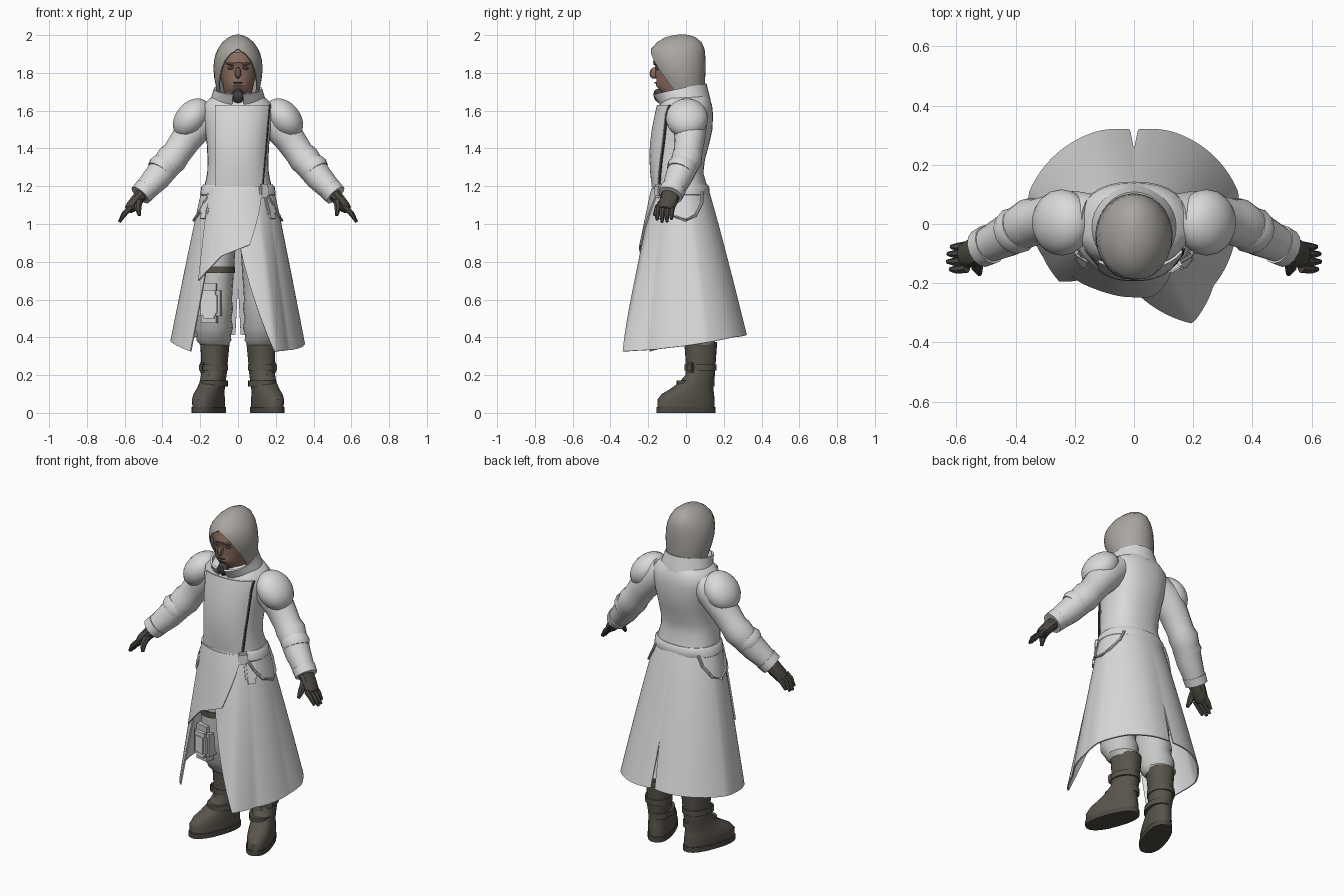
import bpy, bmesh, math
from mathutils import Vector, Matrix

if "Cube" in bpy.data.objects:
    bpy.data.objects.remove(bpy.data.objects["Cube"])


def material(name, rgb):
    m = bpy.data.materials.new(name)
    m.diffuse_color = (*rgb, 1)
    m.use_nodes = True
    m.node_tree.nodes["Principled BSDF"].inputs["Base Color"].default_value = m.diffuse_color
    return m


COAT = material("coat_white", (0.70, 0.70, 0.70))
HOOD = material("hood_grey", (0.40, 0.38, 0.355))
SKIN = material("skin_brown", (0.27, 0.16, 0.12))
BOOT = material("boot_brown", (0.10, 0.09, 0.073))
GLOVE = material("glove_dark", (0.075, 0.068, 0.056))
DARK = material("mask_dark", (0.06, 0.058, 0.055))
CLOTH = material("trouser_grey", (0.58, 0.58, 0.57))


def finish(name, bm, mat, thick=0):
    bmesh.ops.remove_doubles(bm, verts=bm.verts, dist=1e-5)
    bmesh.ops.recalc_face_normals(bm, faces=bm.faces)
    me = bpy.data.meshes.new(name)
    bm.to_mesh(me)
    bm.free()
    me.materials.append(mat)
    ob = bpy.data.objects.new(name, me)
    bpy.context.collection.objects.link(ob)
    bpy.ops.object.select_all(action='DESELECT')
    bpy.context.view_layer.objects.active = ob
    ob.select_set(True)
    if thick:
        mod = ob.modifiers.new("thickness", 'SOLIDIFY')
        mod.thickness, mod.offset = thick, 0
        bpy.ops.object.modifier_apply(modifier=mod.name)
    bpy.ops.object.shade_smooth_by_angle(angle=math.radians(38))
    return ob


def loft(name, rows, mat, closed=True, caps=True, thick=0):
    bm = bmesh.new()
    vs = [[bm.verts.new(p) for p in r] for r in rows]
    n = len(rows[0])
    for a, b in zip(vs, vs[1:]):
        for i in range(n if closed else n - 1):
            j = (i + 1) % n
            bm.faces.new((a[i], a[j], b[j], b[i]))
    if closed and caps:
        bm.faces.new(vs[0])
        bm.faces.new(vs[-1])
    return finish(name, bm, mat, thick)


def ring(z, cx, cy, rx, ry, rot=0, n=20, power=1.0):
    pts = []
    for i in range(n):
        a = 2 * math.pi * i / n
        c, s = math.cos(a), math.sin(a)
        p = Vector((math.copysign(abs(c) ** power, c) * rx,
                    math.copysign(abs(s) ** power, s) * ry, 0))
        pts.append(Matrix.Rotation(rot, 3, 'Z') @ p + Vector((cx, cy, z)))
    return pts


def tube(name, path, radii, mat, n=12, wide=1.0, loop=False):
    path = [Vector(p) for p in path]
    rows = []
    for i, p in enumerate(path):
        d = (path[min(i + 1, len(path) - 1)] - path[max(i - 1, 0)]).normalized()
        side = Vector((0, 1, 0)) - d * d.y
        side = side.normalized() if side.length > 0.05 else d.orthogonal().normalized()
        up = d.cross(side)
        r = radii[i] if isinstance(radii, (list, tuple)) else radii
        rows.append([p + side * math.cos(2 * math.pi * k / n) * r * wide
                     + up * math.sin(2 * math.pi * k / n) * r for k in range(n)])
    return loft(name, rows, mat)


def ball(name, loc, scale, mat, rot=(0, 0, 0), seg=18, box=False):
    bm = bmesh.new()
    if box:
        bmesh.ops.create_cube(bm, size=2)
        bmesh.ops.bevel(bm, geom=bm.edges[:], offset=0.35, segments=2, affect='EDGES')
    else:
        bmesh.ops.create_uvsphere(bm, u_segments=seg, v_segments=seg // 2 + 1, radius=1)
    m = Matrix.Translation(loc)
    for a, ax in zip(rot, 'XYZ'):
        m = m @ Matrix.Rotation(math.radians(a), 4, ax)
    bm.transform(m @ Matrix.Diagonal((*scale, 1)))
    return finish(name, bm, mat)


def interp(x, keys):
    for (a, va), (b, vb) in zip(keys, keys[1:]):
        if x <= b:
            return va + (vb - va) * max(0, (x - a) / (b - a))
    return keys[-1][1]


# Skirt: angle 0 faces front and grows toward +x
FLARE = [(-60, .31), (-30, .30), (0, .32), (31, .375), (52, .33), (90, .34), (107, .365),
         (135, .355), (160, .342), (180, .325), (200, .342), (225, .355), (253, .37),
         (270, .35), (290, .32), (308, .308), (330, .30)]
HEM = [(0, .90), (2.5, .88), (30, .325), (60, .335), (90, .355), (135, .40), (177.5, .415),
       (180, .68), (182.5, .415), (225, .40), (270, .375), (307.5, .325), (317.5, .74)]
FLAP = [(-50, .70), (-43, .73), (-20, .83), (14, .89), (45, .90)]


def skirt_point(deg, z, off=0):
    a = math.radians(deg)
    t = max(0, (1.19 - z) / 0.82)
    s, c = math.sin(a), math.cos(a)
    top = Vector((s * .185, -.027 - c * .14, z))
    r = interp(deg, FLARE)
    p = top.lerp(Vector((s * r, -c * r, z)), t ** 0.93)
    return p + Vector((s, -c, 0)) * off


angles = [2.5 * i for i in range(128)]
loft("coat_skirt", [[skirt_point(a, 1.19 + (interp(a, HEM) - 1.19) * v / 14) for a in angles]
                    for v in range(15)], COAT, closed=False, thick=.008)
rows = []
for v in range(11):
    t = v / 10
    ths = [-50 + (40 - 26 * t + 50) * u / 30 for u in range(31)]
    rows.append([skirt_point(a, 1.19 + (interp(a, FLAP) - 1.19) * t, .012) for a in ths])
loft("front_flap", rows, COAT, closed=False, thick=.008)

# Torso: z, half width, front y, back y
TORSO = [(1.14, .185, -.165, .118), (1.2, .178, -.168, .112), (1.27, .163, -.176, .092),
         (1.34, .161, -.18, .10), (1.42, .165, -.178, .122), (1.5, .175, -.168, .14),
         (1.58, .188, -.152, .143), (1.63, .185, -.14, .138), (1.665, .15, -.125, .125),
         (1.69, .10, -.11, .11)]
loft("coat_torso", [ring(z, 0, (f + b) / 2, w, (b - f) / 2, n=32, power=.85)
                    for z, w, f, b in TORSO], COAT)
# Overlapping chest panel with its open edge on one side
rows = []
for z, w, f, b in TORSO[1:-2]:
    r = []
    edge = .125 + (z - 1.2) * .085
    for k in range(15):
        x = -.12 + (edge + .12) * k / 14
        q = min(1, abs(x) / w)
        y = (f + b) / 2 - (b - f) / 2 * (1 - q ** 2.35) ** (.85 / 2) - .009
        r.append((x, y, z))
    rows.append(r)
loft("chest_panel", rows, COAT, closed=False, thick=.009)
tube("panel_seam", [(r[-1][0] + .006, r[-1][1] + .006, r[-1][2]) for r in rows], .005, DARK, n=6)

# Belt and its knot
loft("belt", [ring(z, 0, -.027, w, d, n=32, power=.93) for z, w, d in
              [(1.145, .192, .147), (1.155, .20, .153), (1.195, .195, .15), (1.208, .184, .142)]], COAT)
ball("belt_buckle", (.135, -.145, 1.175), (.028, .014, .036), COAT, (0, 0, 30), box=True)

# Standing collar, tilted down to an open front
rows = []
for t in (0, .5, 1):
    r = []
    for i in range(31):
        a = math.radians(12 + 336 * i / 30)
        c, s = math.cos(a), math.sin(a)
        low = Vector((s * .145, -.003 - c * .128, 1.64 - c * .012))
        high = Vector((s * .122, -.035 - c * .138, 1.715 - c * .028))
        r.append(low.lerp(high, t))
    rows.append(r)
loft("collar", rows, COAT, closed=False, thick=.012)

# Hood: z, half width, front y, back y, opening half angle
HOODS = [(1.66, .095, -.11, .088, 70), (1.72, .112, -.13, .096, 62), (1.77, .122, -.155, .098, 52),
         (1.82, .127, -.178, .1, 42), (1.865, .124, -.19, .1, 33), (1.90, .115, -.191, .098, 20),
         (1.925, .104, -.183, .095, 0), (1.96, .08, -.15, .08, 0), (1.985, .05, -.11, .05, 0),
         (1.998, .018, -.055, .01, 0)]
rows = []
for z, w, f, b, o in HOODS:
    r = []
    for i in range(29):
        a = math.radians(o + (360 - 2 * o) * i / 28)
        c = math.cos(a)
        r.append((math.sin(a) * w, (f + b) / 2 - c * (b - f) / 2, z))
    rows.append(r)
rows.append([(0, -.022, 2.0)] * 29)
bm = bmesh.new()
for a, b in zip(rows, rows[1:-1]):
    for i in range(28):
        bm.faces.new([bm.verts.new(p) for p in (a[i], a[i + 1], b[i + 1], b[i])])
for i in range(28):
    bm.faces.new([bm.verts.new(p) for p in (rows[-2][i], rows[-2][i + 1], rows[-1][i])])
finish("hood", bm, HOOD, .007)
tube("hood_ridge", [(0, -.17, 1.935), (0, -.14, 1.964), (0, -.09, 1.988), (0, -.03, 1.996),
                    (0, .03, 1.983), (0, .075, 1.955)], .004, HOOD, n=6)

# Face
loft("face", [ring(z, 0, (f + .05) / 2, w, (.05 - f) / 2, n=18) for z, w, f in
              [(1.64, .07, -.09), (1.70, .075, -.135), (1.735, .082, -.162), (1.76, .088, -.157),
               (1.80, .10, -.165), (1.83, .104, -.162), (1.855, .105, -.176), (1.91, .085, -.165)]], SKIN)
ball("nose", (0, -.168, 1.80), (.017, .025, .032), SKIN, (-15, 0, 0), seg=8)
ball("mouth", (0, -.16, 1.748), (.028, .008, .005), DARK, seg=8)
ball("chin_mask", (0, -.142, 1.678), (.034, .03, .04), DARK, (18, 0, 0), seg=8)
for s in (-1, 1):
    ball("eye", (s * .04, -.153, 1.825), (.019, .008, .008), DARK, (0, s * 8, s * 22), seg=8)
    ball("brow", (s * .042, -.158, 1.848), (.028, .012, .008), SKIN, (0, s * -10, s * 22), seg=8)

for s in (-1, 1):
    # Sleeve, shoulder pad and cuff
    tube("sleeve", [(s * x, y, z) for x, y, z in
                    [(.13, .02, 1.59), (.20, .02, 1.54), (.27, .02, 1.455), (.325, .01, 1.375),
                     (.35, .005, 1.345), (.375, -.008, 1.315), (.43, -.04, 1.245), (.505, -.077, 1.165)]],
         [.08, .092, .082, .076, .083, .077, .072, .058], COAT, n=16)
    ball("shoulder_pad", (s * .245, .005, 1.56), (.085, .112, .118), COAT, (0, -s * 40, 0), seg=22)
    tube("elbow_fold", [(s * .385, -.012, 1.315), (s * .40, -.022, 1.295), (s * .415, -.032, 1.275)],
         [.073, .081, .073], COAT, n=14)
    tube("cuff", [(s * .487, -.068, 1.185), (s * .517, -.083, 1.153)], [.064, .061], COAT, n=14, wide=1.08)
    # Gloved hand with fingers and thumb
    tube("glove", [(s * .505, -.08, 1.162), (s * .535, -.09, 1.127), (s * .565, -.105, 1.09), (s * .58, -.11, 1.075)],
         [.036, .034, .032, .024], GLOVE, n=10, wide=1.45)
    for k, (y, l) in enumerate([(-.15, .85), (-.124, 1), (-.098, .97), (-.074, .8)]):
        tube("finger", [(s * .565, y, 1.09), (s * (.565 + .037 * l), y - .004, 1.09 - .035 * l),
                        (s * (.565 + .064 * l), y - .003, 1.09 - .08 * l)], [.016, .015, .008], GLOVE, n=7)
    tube("thumb", [(s * .525, -.115, 1.125), (s * .53, -.15, 1.085), (s * .522, -.168, 1.045)],
         [.022, .019, .009], GLOVE, n=7)
    # Trouser leg gathered over the boot
    loft("trouser_leg", [ring(z, s * x, y, rx, ry, n=18) for z, x, y, rx, ry in
                         [(1.02, .09, -.01, .09, .11), (.85, .105, -.01, .09, .11), (.7, .12, -.005, .095, .11),
                          (.6, .125, 0, .093, .113), (.55, .127, .005, .101, .118), (.5, .127, .015, .092, .105),
                          (.45, .128, .03, .102, .112), (.41, .128, .045, .09, .098),
                          (.385, .128, .06, .093, .098), (.36, .125, .07, .075, .08)]], CLOTH)
    # Boot, sole and straps
    rot = s * math.radians(20)
    loft("boot", [ring(z, s * x, y, rx, ry, rot, 20, .88) for z, x, y, rx, ry in
                  [(.025, .155, 0, .066, .16), (.07, .157, 0, .068, .16), (.10, .153, .01, .066, .145),
                   (.125, .145, .03, .063, .12), (.16, .135, .055, .063, .095), (.2, .128, .075, .065, .078),
                   (.28, .124, .078, .068, .08), (.375, .122, .078, .075, .087)]], BOOT)
    loft("boot_sole", [ring(z, s * .155, 0, .07, .165, rot, 20, .85) for z in (0, .03)], GLOVE)
    for z, y, d in ((.24, .077, .087), (.155, .05, .104)):
        loft("boot_strap", [ring(h, s * .128, y, d - .012 if d < .1 else .07, d, rot) for h in (z - .016, z + .016)], BOOT)
    ball("boot_buckle", (s * .185, .03, .24), (.018, .018, .026), BOOT, (0, 0, s * 45), box=True)
    # Hip strap hanging from the belt
    tube("hip_strap", [skirt_point(s * d if s > 0 else 360 - d, z, .01) for d, z in
                       [(50, 1.16), (60, 1.10), (75, 1.045), (95, 1.02), (112, 1.045), (128, 1.11), (135, 1.17)]],
         .008, COAT, n=8)
    ball("pocket", (s * .165, -.12, 1.10), (.032, .012, .075), COAT, (-8, -s * 14, s * 50), box=True)

# Knee pad and thigh strap under the open front
ball("knee_pad", (-.15, -.10, .58), (.062, .042, .105), CLOTH, (0, 0, -12), box=True)
ball("knee_plate", (-.152, -.135, .575), (.043, .016, .075), COAT, (0, 0, -12), box=True)
loft("thigh_strap", [ring(z, -.118, -.007, .102, .118) for z in (.74, .775)], BOOT)
